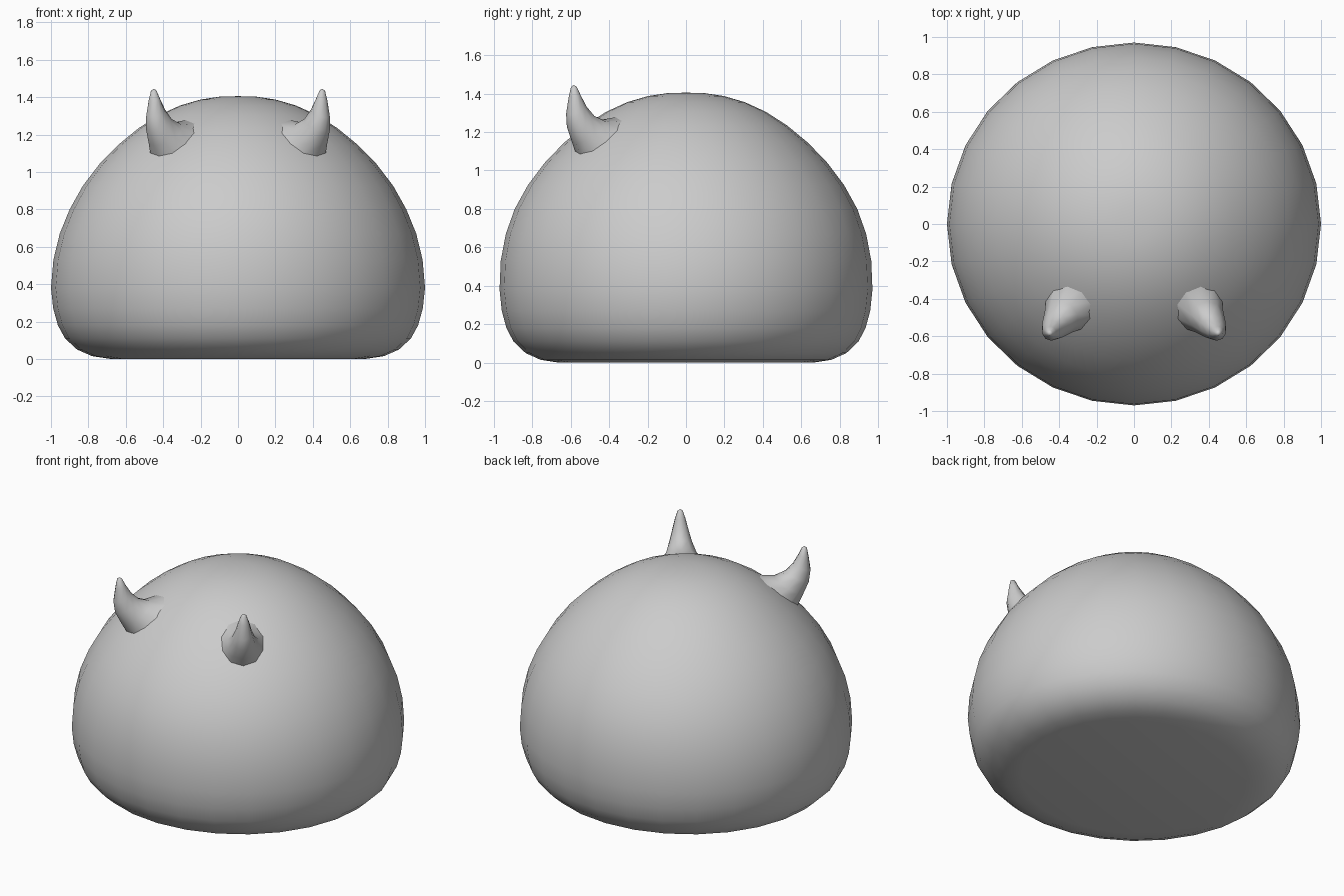
import bpy, bmesh, math
from mathutils import Vector

if "Cube" in bpy.data.objects:
    bpy.data.objects.remove(bpy.data.objects["Cube"])

grey = bpy.data.materials.new("light_grey")
grey.diffuse_color = (0.6, 0.6, 0.6, 1)
grey.use_nodes = True
grey.node_tree.nodes["Principled BSDF"].inputs["Base Color"].default_value = grey.diffuse_color


def make_object(name, bm, angle):
    bmesh.ops.recalc_face_normals(bm, faces=bm.faces)
    mesh = bpy.data.meshes.new(name)
    bm.to_mesh(mesh)
    bm.free()
    mesh.materials.append(grey)
    obj = bpy.data.objects.new(name, mesh)
    bpy.context.collection.objects.link(obj)
    bpy.ops.object.select_all(action='DESELECT')
    obj.select_set(True)
    bpy.context.view_layer.objects.active = obj
    bpy.ops.object.shade_smooth_by_angle(angle=math.radians(angle))
    return obj


def skin_rings(bm, rings):
    for a, b in zip(rings, rings[1:]):
        n = len(a)
        for i in range(n):
            j = (i + 1) % n
            bm.faces.new((a[i], a[j], b[j], b[i]))


def cap(bm, ring, point):
    v = bm.verts.new(point)
    for i in range(len(ring)):
        bm.faces.new((ring[i], ring[(i + 1) % len(ring)], v))


# Body: turned dome with a rounded lower edge and a flat underside
SIDES = 28
profile = [(0.68, 0.0), (0.78, 0.015), (0.86, 0.05), (0.925, 0.11), (0.963, 0.18),
           (0.988, 0.27), (1.0, 0.38), (0.987, 0.53), (0.953, 0.67), (0.90, 0.80),
           (0.83, 0.925), (0.74, 1.043), (0.64, 1.145), (0.53, 1.235), (0.42, 1.305),
           (0.31, 1.355), (0.20, 1.387), (0.10, 1.402)]
bm = bmesh.new()
rings = []
for r, z in profile:
    depth = 0.97 + 0.02 * min(1, max(0, (z - 0.4) / 0.4))  # fuller front to back higher up
    rings.append([bm.verts.new((r * math.cos(math.tau * i / SIDES),
                                depth * r * math.sin(math.tau * i / SIDES), z))
                  for i in range(SIDES)])
skin_rings(bm, rings)
bm.faces.new(rings[0])
cap(bm, rings[-1], (0, 0, 1.405))
make_object("body", bm, 40)

# Horns: inner (rho, z), outer (rho, z) and half width of each ring
sections = [((0.44, 1.28), (0.68, 1.06), 0.14),
            ((0.55, 1.265), (0.725, 1.14), 0.095),
            ((0.62, 1.29), (0.765, 1.22), 0.07),
            ((0.665, 1.335), (0.775, 1.29), 0.052),
            ((0.70, 1.39), (0.762, 1.38), 0.033),
            ((0.722, 1.435), (0.752, 1.433), 0.016)]


def horn(name, side):
    out = Vector((0.61 * side, -0.79, 0)).normalized()
    across = Vector((-out.y, out.x, 0))
    up = Vector((0, 0, 1))
    bm = bmesh.new()
    rings = []
    for inner, outer, width in sections:
        p = out * inner[0] + up * inner[1]
        q = out * outer[0] + up * outer[1]
        mid, half = (p + q) / 2, (q - p) / 2
        rings.append([bm.verts.new(mid + half * math.cos(math.tau * i / 10)
                                   + across * width * math.sin(math.tau * i / 10))
                      for i in range(10)])
    skin_rings(bm, rings)
    bm.faces.new(rings[0])
    cap(bm, rings[-1], out * 0.738 + up * 1.445)
    make_object(name, bm, 60)


horn("left_horn", -1)
horn("right_horn", 1)
